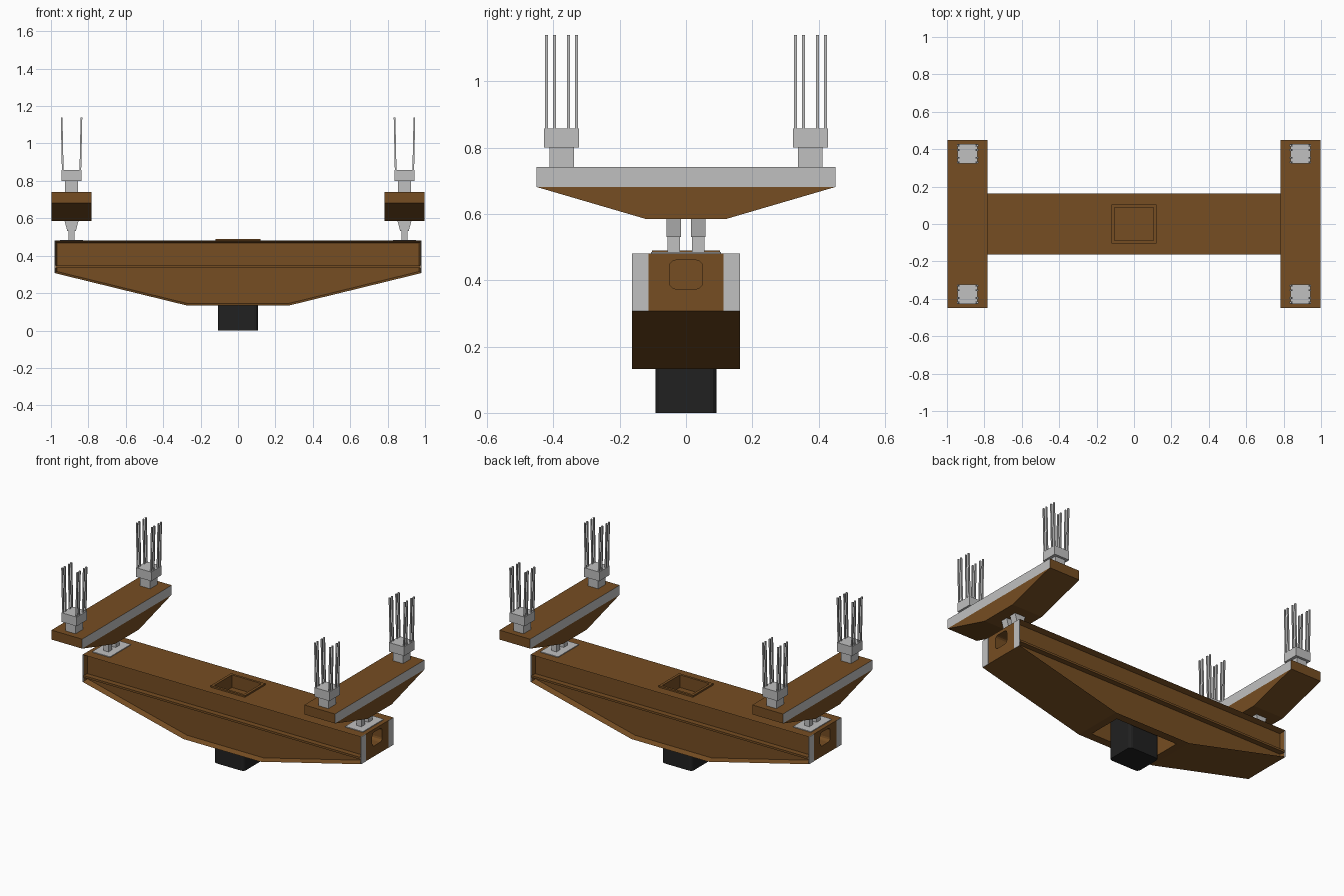
import bpy, bmesh
from mathutils import Vector

if "Cube" in bpy.data.objects:
    bpy.data.objects.remove(bpy.data.objects["Cube"])


def material(name, rgb):
    m = bpy.data.materials.new(name)
    m.use_nodes = True
    m.diffuse_color = (*rgb, 1)
    m.node_tree.nodes["Principled BSDF"].inputs["Base Color"].default_value = (*rgb, 1)
    return m


BROWN = material("rust_brown", (0.18, 0.075, 0.016))
GREY = material("light_grey", (0.53, 0.53, 0.53))
BLACK = material("near_black", (0.015, 0.015, 0.015))


def finish(name, bm, *mats):
    bmesh.ops.recalc_face_normals(bm, faces=bm.faces)
    mesh = bpy.data.meshes.new(name)
    bm.to_mesh(mesh)
    bm.free()
    for m in mats:
        mesh.materials.append(m)
    obj = bpy.data.objects.new(name, mesh)
    bpy.context.collection.objects.link(obj)
    return obj


def add_box(bm, centre, size, taper=1.0, bevel=0.0, axis=2):
    """Box; taper scales the bottom in x, bevel rounds edges along one axis."""
    verts = bmesh.ops.create_cube(bm, size=1)["verts"]
    for v in verts:
        scale = taper if v.co.z < 0 else 1
        v.co = Vector((v.co.x * size[0] * scale, v.co.y * size[1], v.co.z * size[2])) + Vector(centre)
    if bevel:
        edges = {e for v in verts for e in v.link_edges
                 if abs((e.verts[0].co - e.verts[1].co).normalized()[axis]) > 0.9}
        bmesh.ops.bevel(bm, geom=list(edges), offset=bevel, segments=3,
                        profile=0.5, affect="EDGES")


def box(name, centre, size, mat, **options):
    bm = bmesh.new()
    add_box(bm, centre, size, **options)
    return finish(name, bm, mat)


def prism(points, start, end):
    """Extrude a closed outline of 3D points from start to end."""
    bm = bmesh.new()
    face = bm.faces.new([bm.verts.new(Vector(p) + Vector(start)) for p in points])
    new = bmesh.ops.extrude_face_region(bm, geom=[face])["geom"]
    bmesh.ops.translate(bm, vec=Vector(end) - Vector(start),
                        verts=[g for g in new if isinstance(g, bmesh.types.BMVert)])
    bmesh.ops.recalc_face_normals(bm, faces=bm.faces)
    return bm


def cut(obj, centre, size, **options):
    cutter = box("cutter", centre, size, BROWN, **options)
    cutter.hide_render = True
    mod = obj.modifiers.new("cut", "BOOLEAN")
    mod.operation = "DIFFERENCE"
    mod.solver = "EXACT"
    mod.object = cutter
    bpy.context.view_layer.objects.active = obj
    bpy.ops.object.modifier_apply(modifier=mod.name)
    bpy.data.objects.remove(cutter)


# Main girder with tapered belly and framed side panels
half = [(0.98, 0.48), (0.98, 0.307), (0.27, 0.133)]
outline = [(x, 0, z) for x, z in half] + [(-x, 0, z) for x, z in reversed(half)]
bm = prism(outline, (0, -0.163, 0), (0, 0.163, 0))
sides = [f for f in bm.faces if abs(f.normal.y) > 0.9]
bmesh.ops.inset_individual(bm, faces=sides, thickness=0.011, depth=-0.035,
                           use_even_offset=True)
girder = finish("main_girder", bm, BROWN)

# Openings in the girder: top hatch, belly well and end ports
cut(girder, (0, 0, 0.46), (0.208, 0.176, 0.1))
cut(girder, (0, 0, 0.15), (0.44, 0.22, 0.22))
for s in (-1, 1):
    cut(girder, (s * 0.96, 0, 0.417), (0.14, 0.1, 0.087), bevel=0.02, axis=0)

# Raised hatch rim
rim = box("hatch_rim", (0, 0, 0.482), (0.242, 0.206, 0.016), BROWN)
cut(rim, (0, 0, 0.48), (0.208, 0.176, 0.1))

# Long side rails and pale end strips
for s, side in ((-1, "front"), (1, "back")):
    box(side + "_rail", (0, s * 0.145, 0.342), (1.95, 0.034, 0.013), BROWN)
    for e, end in ((-1, "right"), (1, "left")):
        box(f"{side}_{end}_end_strip", (e * 0.979, s * 0.138, 0.3935),
            (0.004, 0.05, 0.173), GREY)

# Black base block
box("base_block", (0, 0, 0.12), (0.212, 0.184, 0.24), BLACK, bevel=0.02)


def clamp(name, x, y):
    """Post, cap and eight thin splayed rods."""
    box(name + "_post", (x, y, 0.77), (0.07, 0.074, 0.064), GREY)
    box(name + "_cap", (x, y, 0.829), (0.107, 0.105, 0.058), GREY)
    bm = bmesh.new()
    r = 0.0045
    for s in (-1, 1):
        for dy in (-0.045, -0.021, 0.021, 0.045):
            foot = Vector((x + s * 0.047, y + dy, 0.85))
            tip = Vector((x + s * 0.053, y + dy, 1.14))
            rings = [[bm.verts.new(p + Vector((i * r, j * r, 0)))
                      for i, j in ((-1, -1), (1, -1), (1, 1), (-1, 1))]
                     for p in (foot, tip)]
            for ring in rings:
                bm.faces.new(ring)
            for k in range(4):
                n = (k + 1) % 4
                bm.faces.new((rings[0][k], rings[0][n], rings[1][n], rings[1][k]))
    finish(name + "_rods", bm, GREY)


# Cross beams with supports and clamps at each end
for e, end in ((-1, "right"), (1, "left")):
    x = e * 0.89

    bm = bmesh.new()
    add_box(bm, (x, 0, 0.711), (0.216, 0.9, 0.06))
    bm.normal_update()
    for f in bm.faces:
        f.material_index = 1 if abs(f.normal.x) > 0.9 else 0
    finish(end + "_cross_beam", bm, BROWN, GREY)

    keel = [(0, -0.45, 0.681), (0, -0.122, 0.585), (0, 0.122, 0.585), (0, 0.45, 0.681)]
    bm = prism(keel, (x - 0.108, 0, 0), (x + 0.108, 0, 0))
    finish(end + "_cross_beam_keel", bm, BROWN)

    box(end + "_support_pad", (x, 0, 0.481), (0.125, 0.21, 0.008), GREY)
    for s, side in ((-1, "front"), (1, "back")):
        y = s * 0.037
        box(f"{end}_{side}_support_head", (x, y, 0.559), (0.075, 0.045, 0.056),
            GREY, taper=0.6)
        box(f"{end}_{side}_support_leg", (x, y, 0.507), (0.034, 0.038, 0.052), GREY)
        clamp(f"{end}_{side}_clamp", x, s * 0.375)
